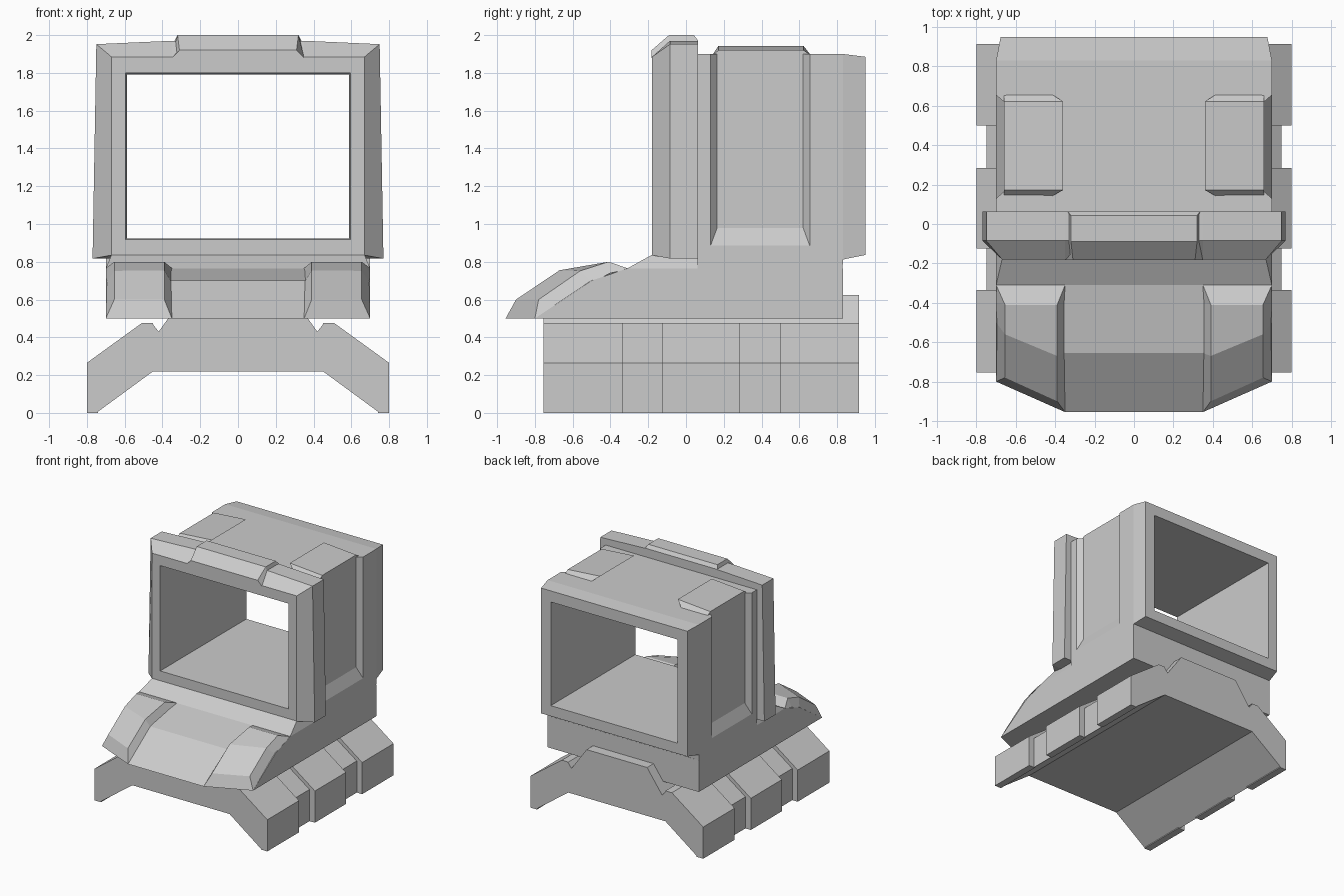
import bpy, bmesh

if "Cube" in bpy.data.objects:
    bpy.data.objects.remove(bpy.data.objects["Cube"])


def loft(name, loops):
    """Skin a series of equal-length vertex loops and cap both ends."""
    bm = bmesh.new()
    rings = [[bm.verts.new(p) for p in loop] for loop in loops]
    n = len(rings[0])
    for a, b in zip(rings, rings[1:]):
        for i in range(n):
            j = (i + 1) % n
            bm.faces.new((a[i], a[j], b[j], b[i]))
    bm.faces.new(rings[0])
    bm.faces.new(rings[-1])
    bmesh.ops.remove_doubles(bm, verts=bm.verts, dist=0.0005)
    bmesh.ops.recalc_face_normals(bm, faces=bm.faces)
    me = bpy.data.meshes.new(name)
    bm.to_mesh(me)
    bm.free()
    ob = bpy.data.objects.new(name, me)
    bpy.context.collection.objects.link(ob)
    return ob


def extrude_y(name, profile, y0, y1):
    return loft(name, [[(x, y, z) for x, z in profile] for y in (y0, y1)])


def rect_y(y, w, z0, z1):
    return [(-w, y, z0), (w, y, z0), (w, y, z1), (-w, y, z1)]


def mirrored(profile):
    return profile + [(-x, z) for x, z in reversed(profile)]


def flip(points, s):
    return [(s * x, y, z) for x, y, z in points]


def cut(ob, cutters):
    for c in cutters:
        c.hide_render = True
        m = ob.modifiers.new("cut", 'BOOLEAN')
        m.operation = 'DIFFERENCE'
        m.solver = 'EXACT'
        m.object = c
    dg = bpy.context.evaluated_depsgraph_get()
    me = bpy.data.meshes.new_from_object(ob.evaluated_get(dg))
    ob.modifiers.clear()
    ob.data = me


# Arched base with stepped side treads
extrude_y("base_arch", mirrored([(.45, .22), (.75, 0), (.75, .265), (.455, .475),
                                 (.42, .43), (.28, .625)]), -.755, .915)
tread = [(.74, 0), (.8, 0), (.8, .265), (.51, .475), (.45, .475), (.74, .26)]
for s in (-1, 1):
    for y0, y1 in ((-.755, -.335), (-.125, .285), (.5, .915)):
        extrude_y("base_tread", [(s * x, z) for x, z in tread], y0, y1)

# Lower body with a wedge hood, corners swept back
loft("lower_body", [[(x, -.955 + d, .5), (x, -.655 + d, .7), (x, -.31, .765),
                     (x, .83, .765), (x, .83, .5)]
                    for x, d in ((-.7, .155), (-.35, 0), (.35, 0), (.7, .155))])
loft("cowl", [[(-w, y, z), (w, y, z), (w, .2, z), (-w, .2, z)]
              for w, y, z in ((.7, -.31, .765), (.67, -.18, .837))])

# Raised pods on both sides of the hood
pod = [
    [(.35, -.955, .5), (.39, -.9, .6), (.655, -.78, .6), (.7, -.8, .5)],
    [(.35, -.655, .69), (.39, -.67, .755), (.655, -.56, .752), (.7, -.5, .69)],
    [(.35, -.4, .74), (.39, -.41, .8), (.655, -.41, .8), (.7, -.4, .74)],
    [(.35, -.31, .76), (.35, -.31, .766), (.7, -.31, .766), (.7, -.31, .76)],
]
for s in (-1, 1):
    loft("hood_pod", [flip(p, s) for p in pod])

# Hollow cabin with side recesses
cabin = loft("cabin", [rect_y(.06, .7, .765, 1.9), rect_y(.829, .7, .765, 1.9),
                       rect_y(.831, .7, .812, 1.9), rect_y(.95, .677, .836, 1.885)])
window = loft("window_cutter", [rect_y(-.5, .597, .917, 1.803),
                                rect_y(1.2, .586, .925, 1.79)])
recesses = []
for s in (-1, 1):
    recesses.append(loft("recess_cutter", [
        [(s * x, .165 - d, .98 - 2.7 * d), (s * x, .62 + d, .98 - 2.7 * d),
         (s * x, .62 + d, 2.1), (s * x, .165 - d, 2.1)]
        for x, d in ((.66, 0), (.71, .044))]))
cut(cabin, [window] + recesses)

# Roof pads above the recesses, tilted outward
for s in (-1, 1):
    loft("roof_pad", [flip(p, s) for p in (
        [(.42, .14, 1.895), (.66, .14, 1.895), (.66, .66, 1.895), (.42, .66, 1.895)],
        [(.36, .172, 1.943), (.66, .172, 1.92), (.66, .622, 1.92), (.36, .622, 1.943)])])

# Bevelled front frame
outline = [(-.77, .817), (.77, .817), (.75, 1.952), (.35, 1.97), (-.35, 1.97), (-.75, 1.952)]
front = [(-.67, .835), (.67, .835), (.67, 1.885), (.35, 1.885), (-.35, 1.885), (-.67, 1.885)]
frame = loft("front_frame", [[(x, y, z) for x, z in p]
                             for y, p in ((-.18, front), (-.085, outline), (.063, outline))])
cut(frame, [window])

# Brow block on top of the frame
loft("brow", [[(-b, y, 1.88), (b, y, 1.88), (t, y, z), (-t, y, z)]
              for y, b, t, z in ((-.182, .35, .31, 1.92), (-.09, .355, .32, 2.0),
                                 (.042, .355, .32, 2.0), (.063, .355, .335, 1.972))])

# Remove the used cutters
for c in [window] + recesses:
    bpy.data.objects.remove(c)
